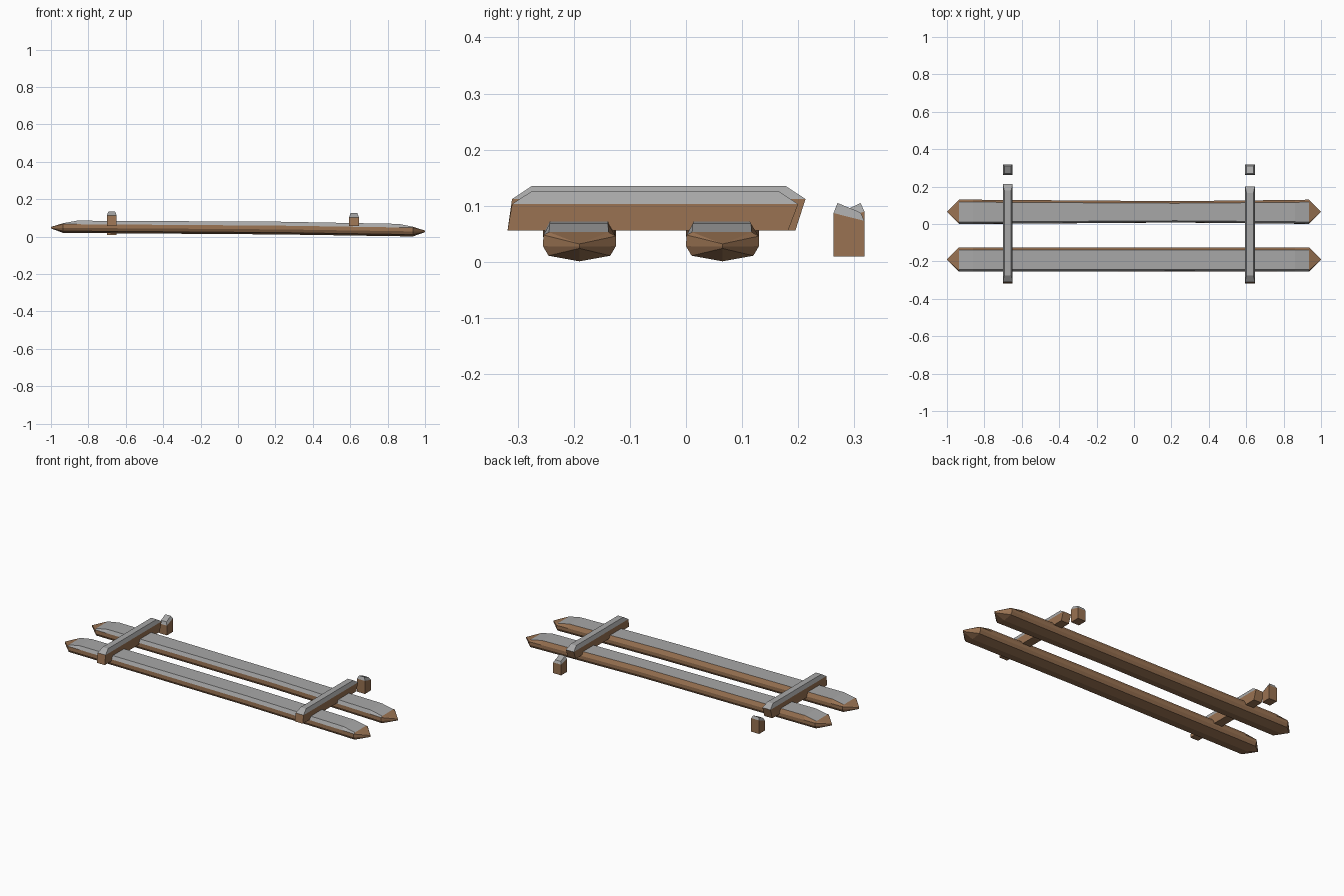
import bpy
import bmesh

if "Cube" in bpy.data.objects:
    bpy.data.objects.remove(bpy.data.objects["Cube"])


def make_material(name, color):
    mat = bpy.data.materials.new(name)
    mat.use_nodes = True
    mat.diffuse_color = color
    mat.node_tree.nodes["Principled BSDF"].inputs["Base Color"].default_value = color
    return mat


WOOD = make_material("brown wood", (0.32, 0.17, 0.085, 1))
GREY = make_material("weathered grey", (0.39, 0.39, 0.39, 1))


def loft(name, rings, is_grey):
    """Skin a list of point rings; is_grey(segment, side) picks the colour."""
    bm = bmesh.new()
    rows = [[bm.verts.new(p) for p in ring] for ring in rings]
    count = len(rings[0])
    for s in range(len(rows) - 1):
        for i in range(count):
            j = (i + 1) % count
            face = bm.faces.new((rows[s][i], rows[s][j], rows[s + 1][j], rows[s + 1][i]))
            face.material_index = int(is_grey(s, i))
    bm.faces.new(rows[0][::-1])
    bm.faces.new(rows[-1]).material_index = int(is_grey(len(rows) - 1, 0))
    bmesh.ops.remove_doubles(bm, verts=bm.verts, dist=0.0005)
    bmesh.ops.recalc_face_normals(bm, faces=bm.faces)
    mesh = bpy.data.meshes.new(name)
    bm.to_mesh(mesh)
    bm.free()
    mesh.materials.append(WOOD)
    mesh.materials.append(GREY)
    obj = bpy.data.objects.new(name, mesh)
    bpy.context.collection.objects.link(obj)
    return obj


# Long rails: hewn section, pointed at both ends, leaning slightly down to +x
SECTION = [(0, 0), (0.055, 0.01), (0.065, 0.027), (0.065, 0.045),
           (0.052, 0.068), (-0.054, 0.068), (-0.064, 0.047),
           (-0.065, 0.027), (-0.055, 0.01)]


def rail_ring(x, y, width, top):
    base = 0.01 - 0.01 * x + 0.005 * (1 - abs(x))
    return [(x, y + py * width, base + min(pz, top)) for py, pz in SECTION]


def rail_tip(x, y):
    base = 0.01 - 0.01 * x
    return [(x, y, base + min(max(pz, 0.024), 0.032)) for _, pz in SECTION]


for name, y, waist in (("front_rail", -0.19, 0.97), ("rear_rail", 0.065, 0.88)):
    rings = [rail_tip(-1, y)]
    for x, width, top in ((-0.935, 1, 0.052), (-0.86, 1, 0.066), (0.22, waist, 0.07),
                          (0.86, 0.98, 0.066), (0.935, 1, 0.052)):
        rings.append(rail_ring(x, y, width, top))
    rings.append(rail_tip(1, y))
    loft(name, rings, lambda s, i: 0 < s < 5 and i in (4, 5))


# Square timbers: wooden sides, grey chamfered top
def rectangle(x, half, front, back, z_front, z_back):
    return [(x - half, front, z_front), (x + half, front, z_front),
            (x + half, back, z_back), (x - half, back, z_back)]


for side, x, back, top in (("right", -0.675, 0.213, 0.135), ("left", 0.62, 0.2, 0.126)):
    loft(side + "_crossbar", [
        rectangle(x, 0.026, -0.318, back - 0.018, 0.056, 0.056),
        rectangle(x, 0.026, -0.31, back, top - 0.023, top - 0.023),
        rectangle(x, 0.018, -0.275, back - 0.035, top, top),
    ], lambda s, i: s > 0)

# Short stubs standing behind the crossbars, with slanted tops
for side, x, front, back in (("right", -0.675, 0.085, 0.105), ("left", 0.62, 0.105, 0.088)):
    loft(side + "_stub", [
        rectangle(x, 0.026, 0.263, 0.318, 0.01, 0.01),
        rectangle(x, 0.026, 0.263, 0.318, front - 0.018, back - 0.015),
        rectangle(x, 0.018, 0.27, 0.311, front, back),
    ], lambda s, i: s > 0)
